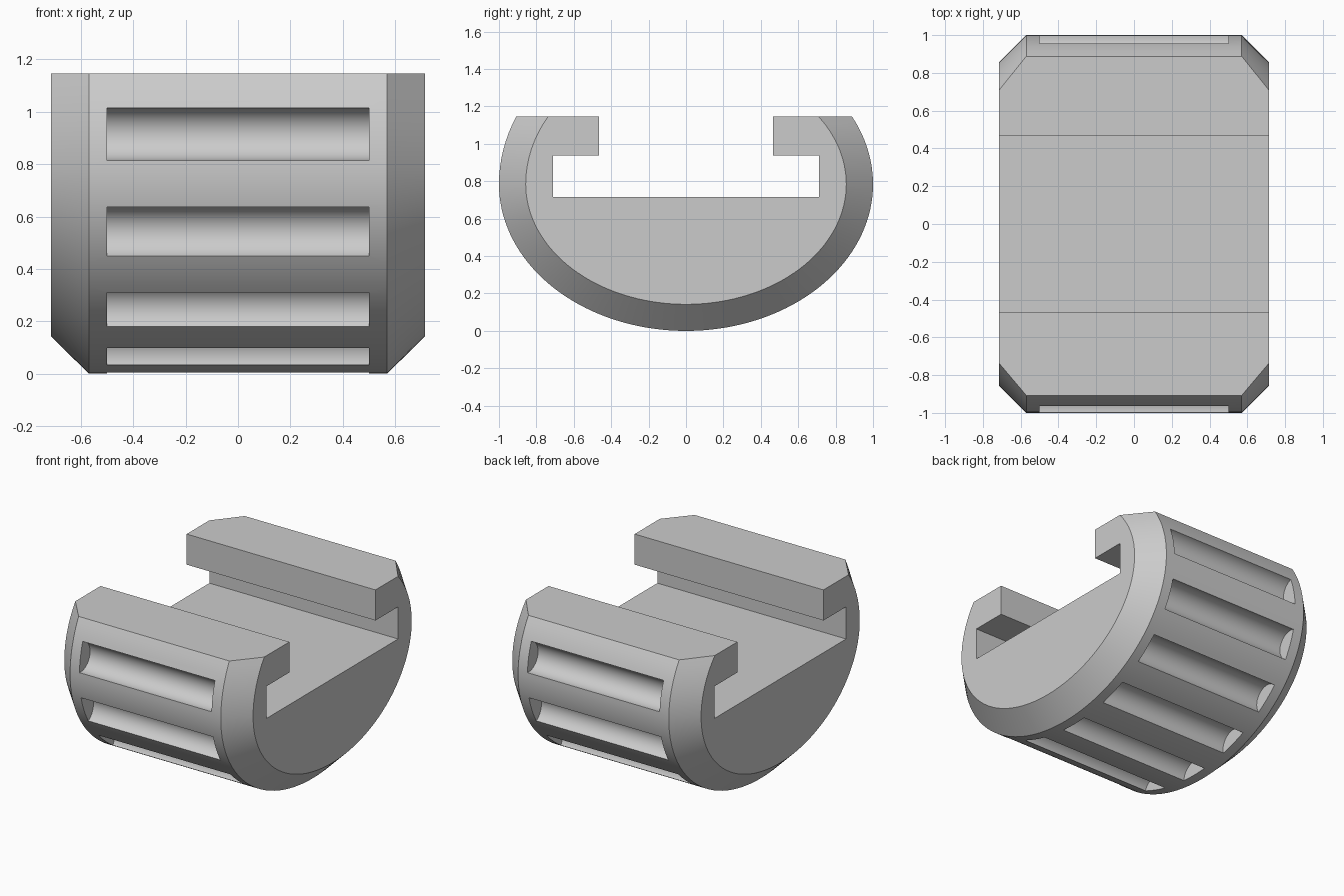
import bpy, bmesh
from math import sin, cos, asin, pi, radians
from mathutils import Matrix, Vector

default_cube = bpy.data.objects.get("Cube")
if default_cube:
    bpy.data.objects.remove(default_cube, do_unlink=True)

MID, TOP = 0.785, 1.146          # height of the widest point, height of the lips

grey = bpy.data.materials.new("light_grey")
grey.use_nodes = True
colour = (0.6, 0.6, 0.6, 1)
grey.diffuse_color = colour
grey.node_tree.nodes["Principled BSDF"].inputs["Base Color"].default_value = colour


def add_object(name, bm):
    bmesh.ops.recalc_face_normals(bm, faces=bm.faces)
    mesh = bpy.data.meshes.new(name)
    bm.to_mesh(mesh)
    bm.free()
    mesh.materials.append(grey)
    ob = bpy.data.objects.new(name, mesh)
    bpy.context.collection.objects.link(ob)
    return ob


def outline(a, b, front_b):
    """Oval cut off at the top, with a T-slot; front_b is the fuller upper front."""
    h = TOP - MID
    t_front, t_back = asin(h / front_b), asin(h / b)
    pts = []
    for i in range(8):                       # upper front, down to the widest point
        t = t_front * (1 - i / 8)
        pts.append((-a * cos(t), MID + front_b * sin(t)))
    for i in range(72):                      # round belly
        t = pi + pi * i / 72
        pts.append((a * cos(t), MID + b * sin(t)))
    for i in range(9):                       # upper back
        t = t_back * i / 8
        pts.append((a * cos(t), MID + b * sin(t)))
    half_slot = [(0.465, TOP), (0.465, 0.937), (0.71, 0.937), (0.71, 0.717)]
    return pts + half_slot + [(-y, z) for y, z in reversed(half_slot)]


# Body: outline lofted along x with chamfered ends
outer = outline(1.0, 0.785, 0.86)
inner = outline(0.857, 0.643, 0.708)
bm = bmesh.new()
rings = [[bm.verts.new((x, y, z)) for y, z in prof]
         for x, prof in ((-0.714, inner), (-0.57, outer), (0.57, outer), (0.714, inner))]
n = len(outer)
for r, s in zip(rings, rings[1:]):
    for i in range(n):
        j = (i + 1) % n
        bm.faces.new((r[i], r[j], s[j], s[i]))
bm.faces.new(rings[0])
bm.faces.new(rings[-1])
bmesh.ops.remove_doubles(bm, verts=bm.verts, dist=1e-5)
body = add_object("slotted_grip_body", bm)

# Grip grooves: round bars cut along the curved surface
bm = bmesh.new()
for deg in (9.6, -18.2, -43.9, -67.2, -90):
    t = radians(deg)
    for side in ((-1, 1) if deg > -90 else (1,)):
        spot = Vector((0, side * cos(t), MID + 0.785 * sin(t)))
        bmesh.ops.create_cone(bm, cap_ends=True, segments=40, radius1=0.102, radius2=0.102,
                              depth=1.0,
                              matrix=Matrix.Translation(spot) @ Matrix.Rotation(pi / 2, 4, 'Y'))
cutter = add_object("groove_cutter", bm)
cutter.hide_render = True

cut = body.modifiers.new("grooves", 'BOOLEAN')
cut.operation = 'DIFFERENCE'
cut.solver = 'EXACT'
cut.object = cutter
bpy.ops.object.select_all(action='DESELECT')
body.select_set(True)
bpy.context.view_layer.objects.active = body
bpy.ops.object.modifier_apply(modifier=cut.name)
bpy.data.objects.remove(cutter, do_unlink=True)
bpy.ops.object.shade_smooth_by_angle(angle=radians(25))
